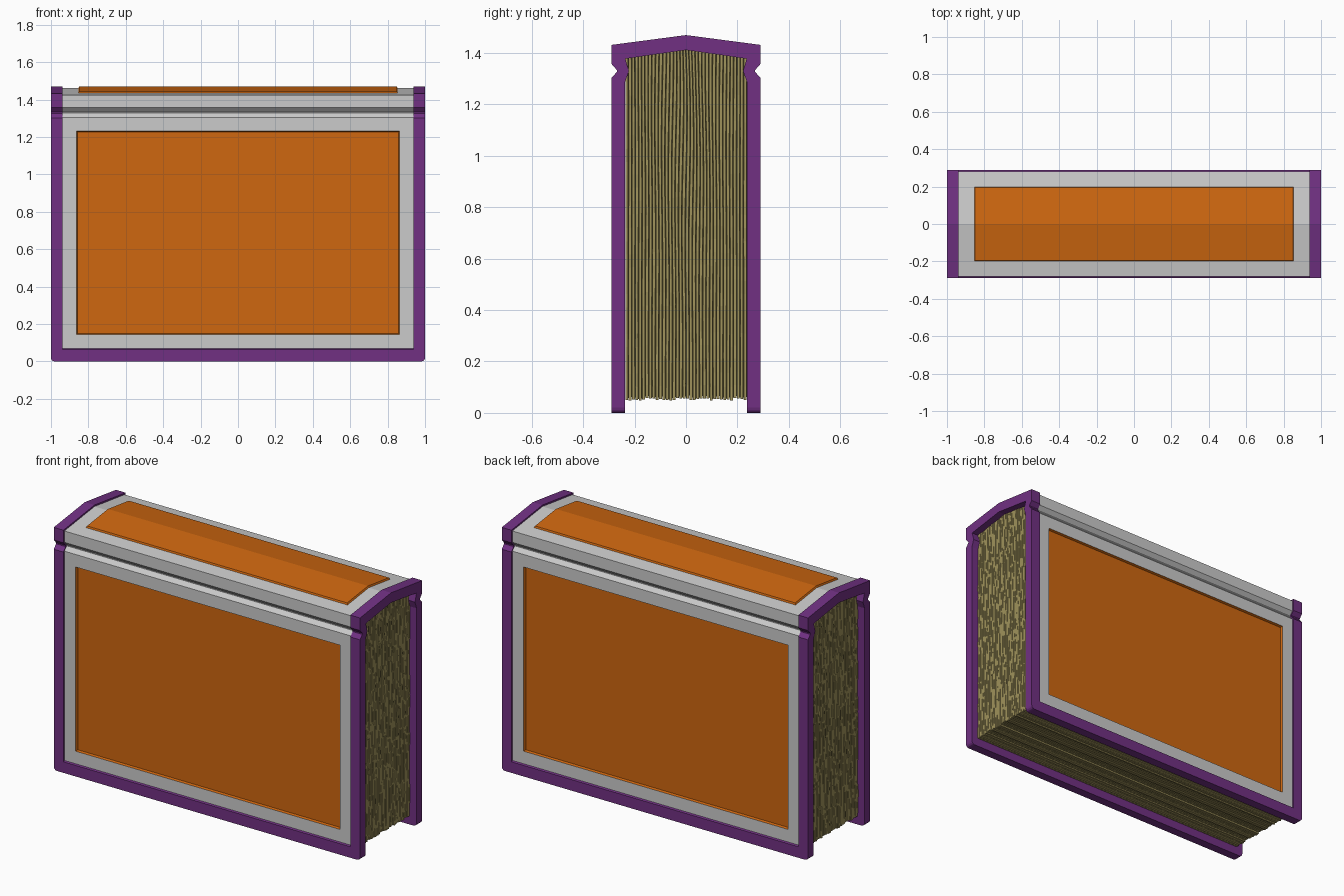
import bpy, bmesh, math, random

if "Cube" in bpy.data.objects:
    bpy.data.objects.remove(bpy.data.objects["Cube"])

random.seed(4)


def material(name, color):
    m = bpy.data.materials.new(name)
    m.diffuse_color = (*color, 1)
    m.use_nodes = True
    m.node_tree.nodes["Principled BSDF"].inputs["Base Color"].default_value = m.diffuse_color
    return m


PURPLE = material("purple", (0.165, 0.03, 0.225))
ORANGE = material("orange", (0.62, 0.135, 0.005))
PAPER = material("paper", (0.35, 0.29, 0.105))


def add_object(name, bm, mat=None):
    me = bpy.data.meshes.new(name)
    bm.to_mesh(me)
    bm.free()
    ob = bpy.data.objects.new(name, me)
    bpy.context.collection.objects.link(ob)
    if mat:
        me.materials.append(mat)
    return ob


def extrude_profile(profile, x0, x1):
    bm = bmesh.new()
    a = [bm.verts.new((x0, y, z)) for y, z in profile]
    b = [bm.verts.new((x1, y, z)) for y, z in profile]
    n = len(profile)
    bm.faces.new(a)
    bm.faces.new(b)
    for i in range(n):
        j = (i + 1) % n
        bm.faces.new((a[i], a[j], b[j], b[i]))
    bmesh.ops.recalc_face_normals(bm, faces=bm.faces[:])
    return bm


def mirrored(half):
    return half + [(-y, z) for y, z in reversed(half[:-1])]


def shell(outer, z0):
    inner = [(0.237, z0), (0.237, 1.288), (0.222, 1.33), (0.236, 1.378), (0, 1.412)]
    return mirrored(outer) + mirrored(inner)[::-1]


# Purple end bands, wrapping the whole book section, with rounded lower corners
band = shell([(0.29, 0), (0.29, 1.303), (0.269, 1.327), (0.269, 1.334),
              (0.29, 1.358), (0.29, 1.432), (0, 1.47)], 0)
for s, side in ((-1, "left"), (1, "right")):
    bm = extrude_profile(band, s * 0.937, s * 1.0)
    corner = [e for e in bm.edges
              if all(v.co.z < 0.001 and abs(v.co.x) > 0.99 for v in e.verts)]
    bmesh.ops.bevel(bm, geom=corner, offset=0.02, segments=3, profile=0.5, affect='EDGES')
    add_object(side + "_end_band", bm, PURPLE)

# Purple rails along the open edge of both covers
for s, side in ((-1, "front"), (1, "back")):
    rail = [(s * 0.237, 0), (s * 0.29, 0), (s * 0.29, 0.065),
            (s * 0.281, 0.07), (s * 0.237, 0.07)]
    add_object(side + "_cover_rail", extrude_profile(rail, -0.937, 0.937), PURPLE)

# Grey cover with sunken side panels and a raised spine panel
bm = extrude_profile(shell([(0.281, 0.07), (0.281, 1.305), (0.259, 1.328), (0.259, 1.334),
                            (0.281, 1.357), (0.281, 1.424), (0, 1.461)], 0.07), -0.937, 0.937)
bm.normal_update()


def is_side(f, s):
    return f.normal.y * s > 0.99 and f.calc_area() > 1 and f.calc_center_median().y * s > 0.27


panels = [([f for f in bm.faces if is_side(f, s)], 0.074, -0.013) for s in (-1, 1)]
panels.append(([f for f in bm.faces
                if f.normal.z > 0.9 and f.calc_center_median().z > 1.42], 0.083, 0.009))
orange = set()
for faces, border, depth in panels:
    bmesh.ops.inset_region(bm, faces=faces, thickness=border, use_even_offset=True)
    wall = bmesh.ops.inset_region(bm, faces=faces, thickness=0.005, depth=depth,
                                  use_even_offset=True)["faces"]
    orange.update(faces + wall)
for f in bm.faces:
    f.tag = f in orange
    f.material_index = 1 if f.tag else 0

# Split the orange panels from the grey cover
panel_bm = bm.copy()
for mesh, drop in ((bm, 1), (panel_bm, 0)):
    bmesh.ops.delete(mesh, geom=[f for f in mesh.faces if f.material_index == drop],
                     context='FACES')
    for f in mesh.faces:
        f.material_index = 0
add_object("cover", bm)
add_object("cover_panels", panel_bm, ORANGE)

# Page block: a U-shaped strip of ridged, slightly wavy page edges
PAGES, ROWS, X, Z = 36, 26, 0.96, 0.052
path = [(-1, i / ROWS) for i in range(ROWS)]
path += [(-1 + 2 * i / 8, 1) for i in range(9)]
path += [(1, 1 - (i + 1) / ROWS) for i in range(ROWS)]
sag = [random.uniform(-0.004, 0.006) for _ in range(PAGES)]
bm = bmesh.new()
grid = []
for u, t in path:
    row = []
    for p in range(PAGES):
        wear = random.uniform(0, 0.006)
        for k, valley in ((0.0, 0), (0.78, 0), (0.89, 0.012)):
            y = -0.236 + 0.474 * (p + k) / PAGES
            top = 1.42 - 0.14 * abs(y)
            z = top + (Z + sag[p] + valley - top) * t
            x = u * (X - wear - valley)
            wave = 0.006 * math.sin(6 * z + 25 * y + u) * (1 - t) * (1 - abs(y) / 0.24)
            row.append(bm.verts.new((x, y + wave, z)))
    grid.append(row)
for r0, r1 in zip(grid, grid[1:]):
    for j in range(len(r0) - 1):
        bm.faces.new((r0[j], r0[j + 1], r1[j + 1], r1[j]))
bmesh.ops.recalc_face_normals(bm, faces=bm.faces[:])
# the strip must face outward
bm.normal_update()
if sum(f.normal.x * f.calc_center_median().x for f in bm.faces) < 0:
    bmesh.ops.reverse_faces(bm, faces=bm.faces[:])
add_object("pages", bm, PAPER)
